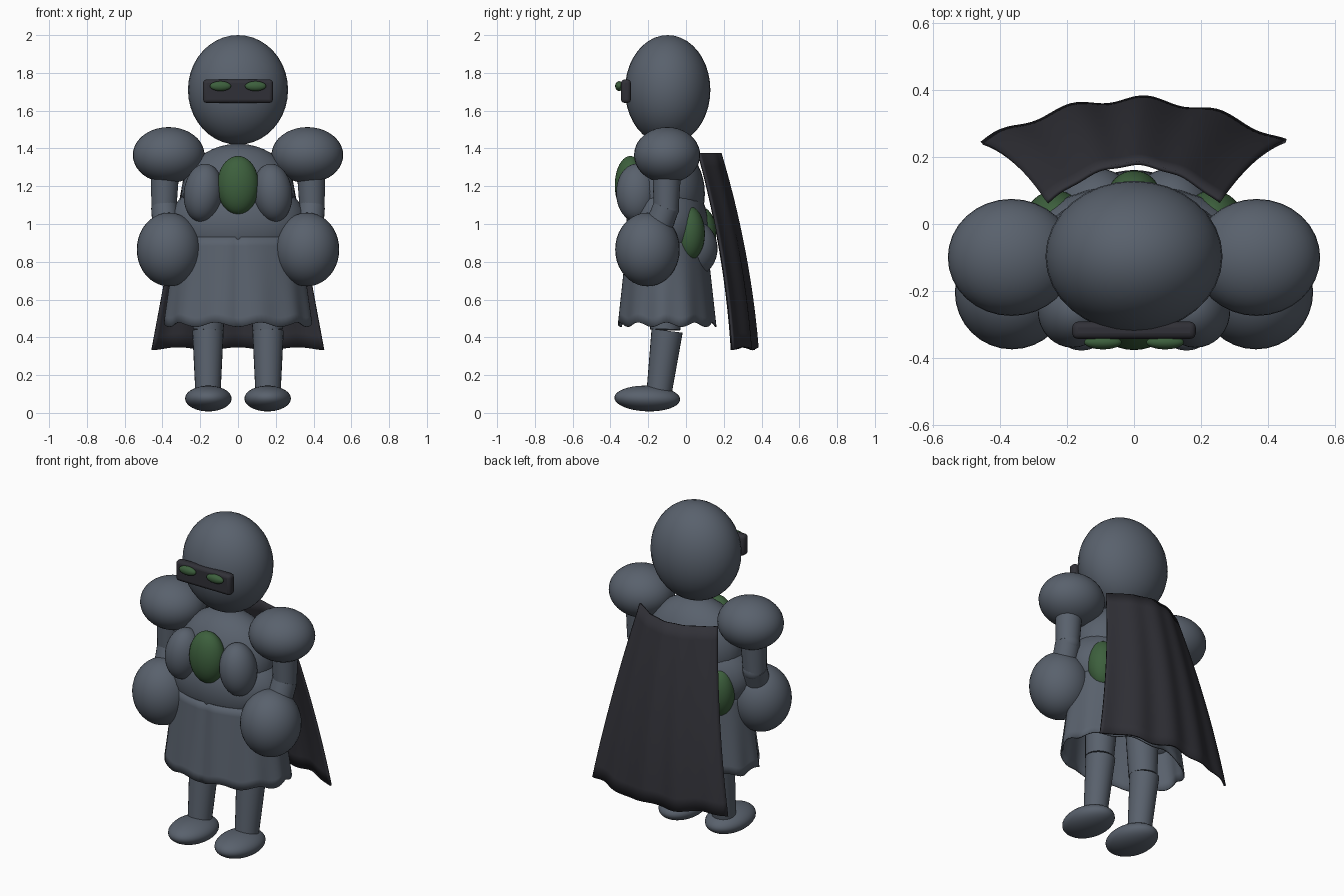
import bpy, bmesh, math
from mathutils import Vector, Matrix

cube = bpy.data.objects.get("Cube")
if cube:
    bpy.data.objects.remove(cube, do_unlink=True)


def material(name, rgb):
    m = bpy.data.materials.new(name)
    m.use_nodes = True
    m.diffuse_color = (*rgb, 1)
    bsdf = m.node_tree.nodes["Principled BSDF"]
    bsdf.inputs["Base Color"].default_value = (*rgb, 1)
    bsdf.inputs["Roughness"].default_value = 0.7
    return m


SLATE = material("slate grey", (0.10, 0.12, 0.152))
DARK = material("charcoal", (0.03, 0.03, 0.038))
GREEN = material("forest green", (0.046, 0.115, 0.046))


def finish(name, bm, mat, angle=40):
    mesh = bpy.data.meshes.new(name)
    bmesh.ops.recalc_face_normals(bm, faces=bm.faces[:])
    bm.to_mesh(mesh)
    bm.free()
    ob = bpy.data.objects.new(name, mesh)
    bpy.context.collection.objects.link(ob)
    mesh.materials.append(mat)
    bpy.ops.object.select_all(action='DESELECT')
    ob.select_set(True)
    bpy.context.view_layer.objects.active = ob
    bpy.ops.object.shade_smooth_by_angle(angle=math.radians(angle))
    return ob


def ball(name, centre, radii, mat=SLATE, tilt=0, pitch=0):
    bm = bmesh.new()
    bmesh.ops.create_uvsphere(bm, u_segments=32, v_segments=20, radius=1)
    turn = Matrix.Rotation(tilt, 4, 'Y') @ Matrix.Rotation(pitch, 4, 'X')
    bm.transform(Matrix.Translation(centre) @ turn @ Matrix.Diagonal((*radii, 1)))
    return finish(name, bm, mat)


def limb(name, start, end, r1, r2):
    a, b = Vector(start), Vector(end)
    bm = bmesh.new()
    bmesh.ops.create_cone(bm, cap_ends=True, segments=24, radius1=r1, radius2=r2,
                          depth=(b - a).length)
    turn = (b - a).to_track_quat('Z', 'Y').to_matrix().to_4x4()
    bm.transform(Matrix.Translation((a + b) / 2) @ turn)
    return finish(name, bm, SLATE)


def sheet(name, point, columns, rows, mat, closed, thickness):
    """Grid surface from point(u, v), given a little thickness."""
    bm = bmesh.new()
    count = columns if closed else columns + 1
    grid = [[bm.verts.new(point(i / columns, j / rows)) for i in range(count)]
            for j in range(rows + 1)]
    for j in range(rows):
        for i in range(columns):
            k = (i + 1) % count
            bm.faces.new((grid[j][i], grid[j][k], grid[j + 1][k], grid[j + 1][i]))
    ob = finish(name, bm, mat)
    mod = ob.modifiers.new("thickness", 'SOLIDIFY')
    mod.thickness = thickness
    mod.offset = 0
    return ob


# Head and mask
ball("head", (0, -0.097, 1.71), (0.265, 0.226, 0.29))
bm = bmesh.new()
bmesh.ops.create_cube(bm, size=1)
bm.transform(Matrix.Translation((0, -0.318, 1.703)) @ Matrix.Diagonal((0.37, 0.052, 0.124, 1)))
mask = finish("eye_mask", bm, DARK)
bevel = mask.modifiers.new("rounded", 'BEVEL')
bevel.width = 0.018
bevel.segments = 3

# Body
ball("chest", (0, -0.1, 1.16), (0.3, 0.2, 0.265))
ball("belly", (0, -0.1, 1.0), (0.365, 0.217, 0.25))
ball("chest_gem", (0, -0.295, 1.205), (0.11, 0.082, 0.155), GREEN)
ball("back_gem", (0, 0.08, 0.95), (0.08, 0.08, 0.14), GREEN)

# Paired parts
for side, s in (("left", 1), ("right", -1)):
    ball(side + "_eye", (s * 0.093, -0.354, 1.73), (0.056, 0.021, 0.026), GREEN)
    ball(side + "_chest_plate", (s * 0.184, -0.26, 1.165), (0.103, 0.11, 0.155), tilt=-s * 0.12)
    ball(side + "_shoulder", (s * 0.367, -0.1, 1.365), (0.19, 0.175, 0.148))
    limb(side + "_upper_arm", (s * 0.385, -0.1, 1.36), (s * 0.392, -0.105, 1.08), 0.08, 0.066)
    ball(side + "_elbow", (s * 0.39, -0.105, 1.08), (0.066, 0.068, 0.066))
    limb(side + "_forearm", (s * 0.39, -0.105, 1.09), (s * 0.37, -0.19, 0.87), 0.07, 0.075)
    ball(side + "_fist", (s * 0.365, -0.204, 0.865), (0.171, 0.171, 0.195))
    ball(side + "_hip_gem", (s * 0.235, 0.015, 0.95), (0.09, 0.085, 0.145), GREEN)
    ball(side + "_rear", (s * 0.11, 0.025, 0.87), (0.13, 0.142, 0.155))
    limb(side + "_thigh", (s * 0.14, -0.1, 0.85), (s * 0.157, -0.11, 0.44), 0.1, 0.08)
    limb(side + "_shin", (s * 0.159, -0.1, 0.435), (s * 0.159, -0.142, 0.11), 0.083, 0.067)
    ball(side + "_foot", (s * 0.157, -0.205, 0.076), (0.123, 0.174, 0.068), pitch=-0.03)


# Flared skirt, creased at the centre front and fluted at the hem
def skirt_point(u, v):
    a = u * math.tau - math.pi / 2
    flute = 1 + 0.018 * v * math.cos(11 * a + math.pi / 2)
    crease = 0.012 * math.exp(-(min(u, 1 - u) / 0.012) ** 2)
    rx = (0.325 + 0.06 * v) * flute
    ry = (0.208 + 0.048 * v) * flute
    hem = 0.012 * v * math.cos(10 * a)
    return (rx * math.cos(a), -0.103 + ry * math.sin(a) + crease, 0.93 - 0.463 * v + hem)


sheet("skirt", skirt_point, 96, 10, SLATE, True, 0.008)


# Cape, curved round the back and widening downwards
def cape_point(u, v):
    t = 2 * u - 1
    spine = 0.18 + 0.3 * v - 0.11 * v * v
    wave = 0.007 * (0.4 + v) * math.sin(t * 13 + 0.6)
    sag = (0.115 + 0.015 * v) * abs(t) ** 1.9
    return (t * (0.26 + 0.195 * v), spine - sag + wave,
            1.375 - 1.035 * v + 0.008 * v * math.cos(t * 9))


sheet("cape", cape_point, 48, 14, DARK, False, 0.012)
